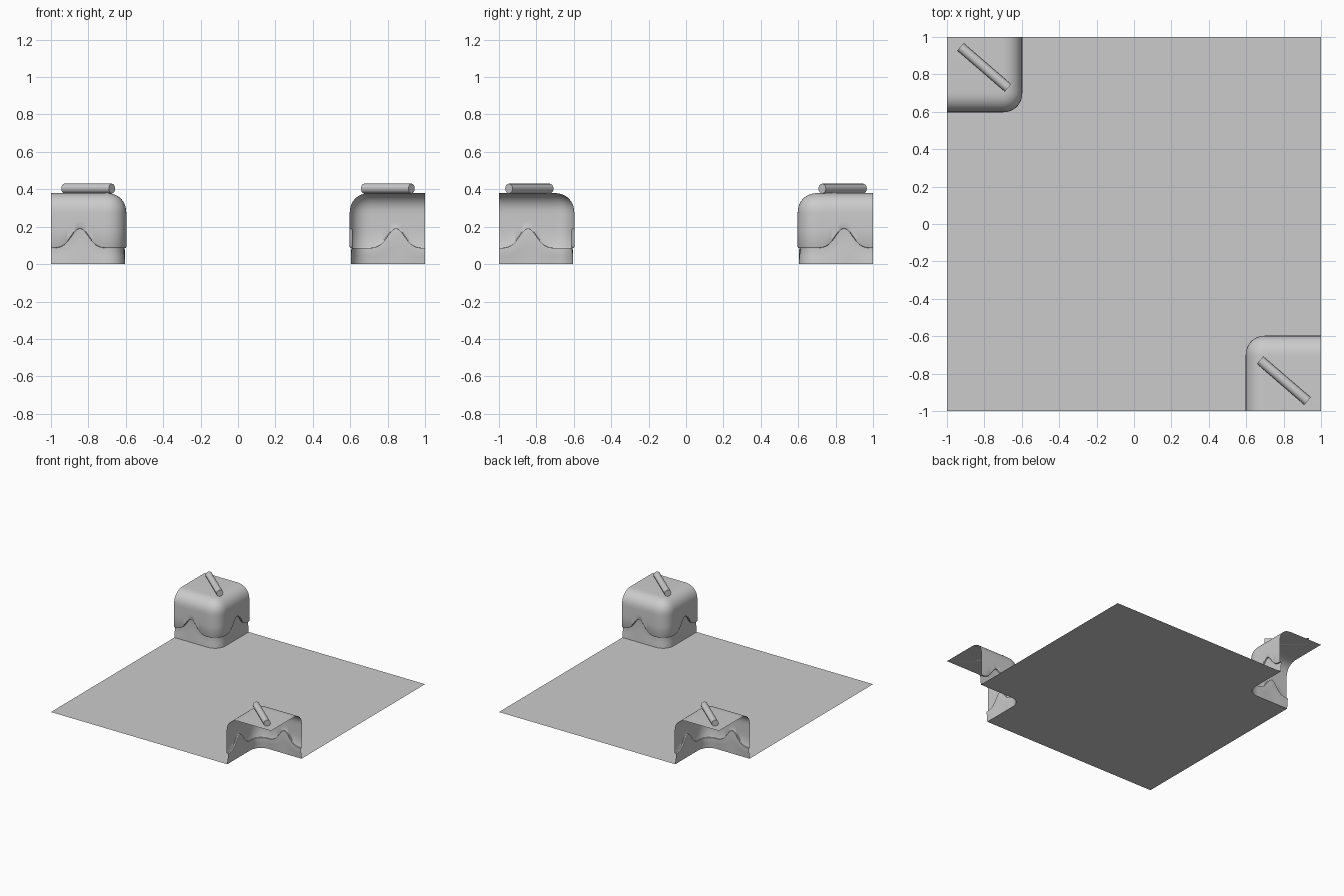
import bpy, bmesh, math
from mathutils import Vector

if "Cube" in bpy.data.objects:
    bpy.data.objects.remove(bpy.data.objects["Cube"])

SIZE, R, TOP = 0.403, 0.11, 0.38     # block width, edge rounding, height
M = SIZE - R
E = 0.9                              # slightly squarish rounding


def columns():
    """Centre line and outward direction for each column around the block."""
    n = 36
    cols = [((M * i / n, M), (0, 1), M * i / n) for i in range(n)]
    for i in range(13):
        t = math.pi / 2 * i / 12
        cols.append(((M, M), (abs(math.sin(t)) ** E, abs(math.cos(t)) ** E), M))
    cols += [((M, M * i / n), (1, 0), M * i / n) for i in reversed(range(n))]
    return cols


def place(c, n, inset, z):
    d = R - inset
    return Vector((-1 + c[0] + n[0] * d, 1 - c[1] - n[1] * d, z))


def wave(u):
    return 0.085 + 0.105 * math.exp(-((u - 0.155) / 0.05) ** 2 / 1.6)


def finish(bm, name, turn):
    me = bpy.data.meshes.new(name)
    bm.to_mesh(me)
    bm.free()
    ob = bpy.data.objects.new(name, me)
    bpy.context.collection.objects.link(ob)
    ob.rotation_euler.z = turn
    bpy.context.view_layer.objects.active = ob
    bpy.ops.object.select_all(action='DESELECT')
    ob.select_set(True)
    bpy.ops.object.shade_smooth_by_angle(angle=math.radians(35))
    return ob


def corner_block(name, turn):
    bm = bmesh.new()
    grid = []
    for c, n, u in columns():
        w = wave(u)
        # recessed base, overhanging wavy lip, wall, then rounded top edge
        prof = [(0.006, 0), (0.009, w * 0.5), (0.014, w - 0.006), (0.013, w),
                (0.003, w + 0.001), (0, w + 0.007), (0, (w + TOP - R) / 2)]
        for i in range(11):
            p = math.pi / 2 * i / 10
            prof.append((R - R * abs(math.cos(p)) ** E if i < 10 else R,
                         TOP - R + R * math.sin(p) ** E))
        grid.append([bm.verts.new(place(c, n, *q)) for q in prof])
    for a, b in zip(grid, grid[1:]):
        for j in range(len(a) - 1):
            bm.faces.new((a[j], b[j], b[j + 1], a[j + 1]))
    # flat top
    bm.faces.new([col[-1] for col in grid] + [bm.verts.new((-1, 1, TOP))])
    bmesh.ops.remove_doubles(bm, verts=bm.verts, dist=1e-5)
    bmesh.ops.recalc_face_normals(bm, faces=bm.faces)
    top = max(bm.faces, key=lambda f: f.calc_area())
    if top.normal.z < 0:
        bmesh.ops.reverse_faces(bm, faces=bm.faces)
    finish(bm, name, turn)


def stick(name, turn):
    a, b = Vector((-0.928, 0.947, 0.404)), Vector((-0.674, 0.728, 0.404))
    d = b - a
    bm = bmesh.new()
    bmesh.ops.create_cone(bm, cap_ends=True, segments=16, radius1=0.026,
                          radius2=0.026, depth=d.length)
    rot = d.to_track_quat('Z', 'Y').to_matrix().to_4x4()
    rot.translation = (a + b) / 2
    bm.transform(rot)
    finish(bm, name, turn)


def floor():
    notch = [place(c, n, 0.006, 0) for c, n, u in columns()]
    other = [Vector((-p.x, -p.y, 0)) for p in notch]
    ring = [Vector((-1, -1, 0))] + notch[::1]
    # left edge, notch, far corner, opposite notch
    ring += [Vector((1, 1, 0))] + other
    bm = bmesh.new()
    f = bm.faces.new([bm.verts.new(p) for p in ring])
    f.normal_update()
    if f.normal.z < 0:
        f.normal_flip()
    bmesh.ops.triangulate(bm, faces=[f])
    finish(bm, "floor", 0)


floor()
for side, turn in (("back_left", 0), ("front_right", math.pi)):
    corner_block(side + "_block", turn)
    stick(side + "_stick", turn)
